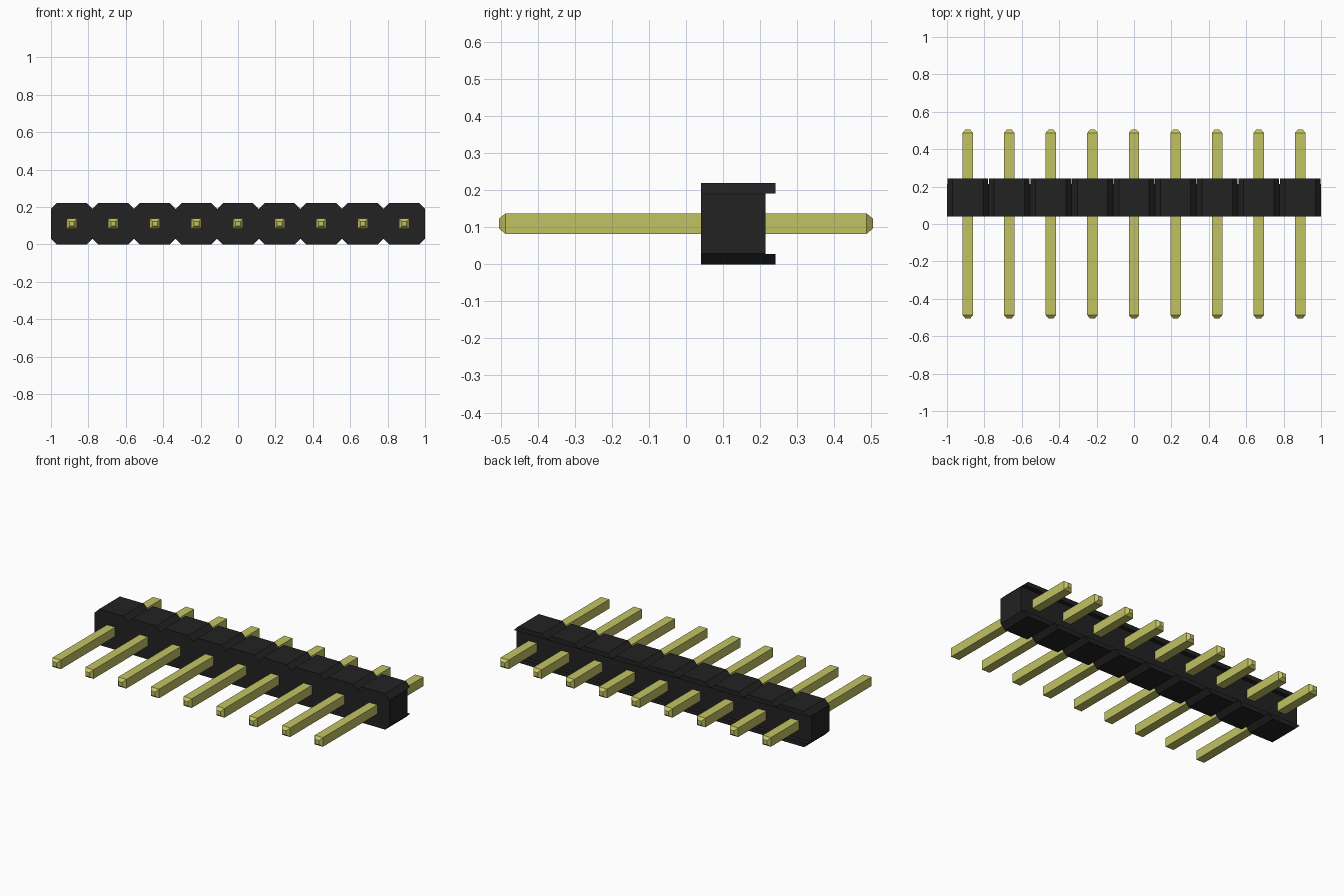
import bpy, bmesh

if "Cube" in bpy.data.objects:
    bpy.data.objects.remove(bpy.data.objects["Cube"], do_unlink=True)

COUNT = 9
PITCH = 2.0 / COUNT
HALF = PITCH / 2
HEIGHT = 0.22
CHAMFER = 0.03
LIP = 0.028
Y_FRONT, Y_BACK, Y_LIP = 0.04, 0.215, 0.242
CENTRES = [-1 + PITCH * (i + 0.5) for i in range(COUNT)]


def material(name, colour):
    m = bpy.data.materials.new(name)
    m.use_nodes = True
    m.diffuse_color = (*colour, 1)
    bsdf = m.node_tree.nodes["Principled BSDF"]
    bsdf.inputs["Base Color"].default_value = (*colour, 1)
    bsdf.inputs["Roughness"].default_value = 0.6
    return m


def prism(bm, outline, y0, y1):
    """Extrude an x-z outline along y."""
    face = bm.faces.new([bm.verts.new((x, y0, z)) for x, z in outline])
    ext = bmesh.ops.extrude_face_region(bm, geom=[face], use_keep_orig=True)
    verts = [g for g in ext["geom"] if isinstance(g, bmesh.types.BMVert)]
    bmesh.ops.translate(bm, verts=verts, vec=(0, y1 - y0, 0))


def finish(bm, name, mat):
    bmesh.ops.recalc_face_normals(bm, faces=bm.faces)
    mesh = bpy.data.meshes.new(name)
    bm.to_mesh(mesh)
    bm.free()
    mesh.materials.append(mat)
    obj = bpy.data.objects.new(name, mesh)
    bpy.context.collection.objects.link(obj)
    return obj


black = material("black plastic", (0.016, 0.016, 0.016))
gold = material("gold metal", (0.54, 0.54, 0.125))

# Housing: one outline with a chamfered notch between neighbouring cells
lower = [(-1, CHAMFER)]
for c in CENTRES:
    lower += [(c - HALF + CHAMFER, 0), (c + HALF - CHAMFER, 0), (c + HALF, CHAMFER)]
upper = [(x, HEIGHT - z) for x, z in reversed(lower)]
bm = bmesh.new()
prism(bm, lower + upper, Y_FRONT, Y_BACK)
finish(bm, "housing", black)

# Rear lips: thin tapered strips along the top and bottom of each cell
for name, flip in (("lower_lips", False), ("upper_lips", True)):
    bm = bmesh.new()
    for c in CENTRES:
        wide = HALF - CHAMFER + LIP
        strip = [(c - HALF + CHAMFER, 0), (c + HALF - CHAMFER, 0),
                 (c + wide, LIP), (c - wide, LIP)]
        if flip:
            strip = [(x, HEIGHT - z) for x, z in strip]
        prism(bm, strip, Y_BACK, Y_LIP)
    finish(bm, name, black)

# Pins: square bars with tapered tips at both ends
SECTIONS = [(-0.505, 0.013), (-0.487, 0.028), (0.487, 0.028), (0.505, 0.013)]
for i, c in enumerate(CENTRES):
    bm = bmesh.new()
    rings = []
    for y, r in SECTIONS:
        rings.append([bm.verts.new((c + sx * r, y, HEIGHT / 2 + sz * r))
                      for sx, sz in ((-1, -1), (1, -1), (1, 1), (-1, 1))])
    for a, b in zip(rings, rings[1:]):
        for k in range(4):
            n = (k + 1) % 4
            bm.faces.new((a[k], a[n], b[n], b[k]))
    bm.faces.new(rings[0])
    bm.faces.new(rings[-1])
    finish(bm, f"pin_{i + 1}", gold)
